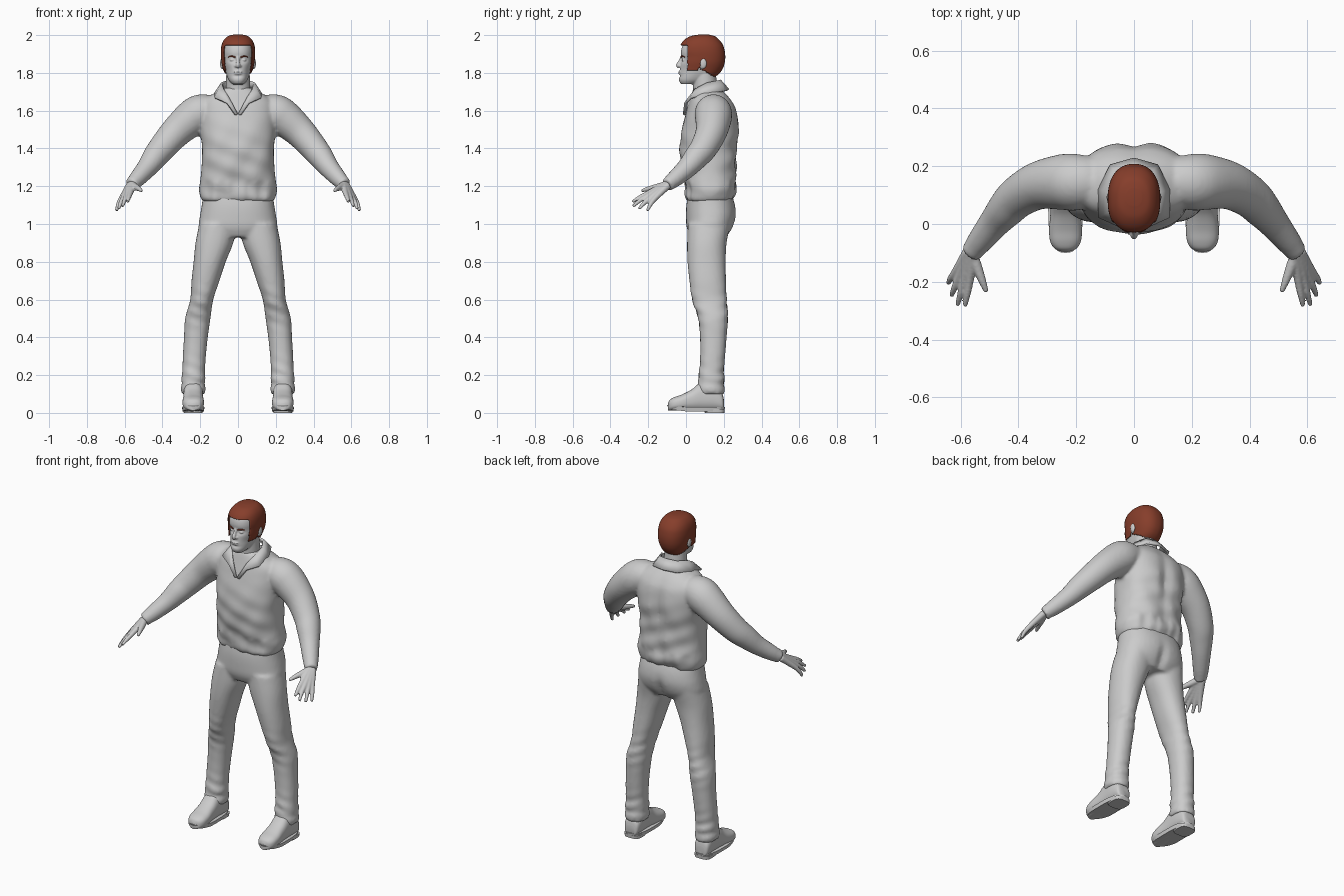
import bpy, bmesh, math
from mathutils import Vector

cube = bpy.data.objects.get("Cube")
if cube:
    bpy.data.objects.remove(cube, do_unlink=True)


def material(name, rgb):
    m = bpy.data.materials.new(name)
    m.use_nodes = True
    m.diffuse_color = (*rgb, 1)
    m.node_tree.nodes["Principled BSDF"].inputs["Base Color"].default_value = (*rgb, 1)
    return m


GREY = material("plain grey", (0.6, 0.6, 0.6))
HAIR = material("auburn hair", (0.24, 0.048, 0.024))


def smooth(rows, n=5):
    """Catmull-Rom through rows of numbers."""
    out = []
    for i in range(len(rows) - 1):
        a, b, c, d = (rows[max(i - 1, 0)], rows[i], rows[i + 1], rows[min(i + 2, len(rows) - 1)])
        for k in range(n):
            t = k / n
            out.append([0.5 * (2 * q + (r - p) * t + (2 * p - 5 * q + 4 * r - s) * t * t
                               + (3 * q - p - 3 * r + s) * t ** 3)
                        for p, q, r, s in zip(a, b, c, d)])
    return out + [list(rows[-1])]


def loft(bm, rings, segs=40, power=2.0):
    """Skin over rings given as (centre, u axis, v axis)."""
    def se(v):
        return math.copysign(abs(v) ** (2 / power), v)
    loops = []
    for c, u, v in rings:
        loops.append([bm.verts.new(c + u * se(math.cos(a)) + v * se(math.sin(a)))
                      for a in (2 * math.pi * k / segs for k in range(segs))])
    for lo, hi in zip(loops, loops[1:]):
        for k in range(segs):
            j = (k + 1) % segs
            bm.faces.new((lo[k], lo[j], hi[j], hi[k]))
    bm.faces.new(loops[0][::-1])
    bm.faces.new(loops[-1])


def stack(bm, rows, cx=0.0, n=5, **kw):
    """Horizontal slices: height, half width, front y, back y."""
    rows = smooth(rows, n) if n > 1 else rows
    loft(bm, [(Vector((cx, (f + b) / 2, z)), Vector((w, 0, 0)), Vector((0, (b - f) / 2, 0)))
              for z, w, f, b in rows], **kw)


def tube(bm, rows, side=1, n=5, **kw):
    """Limb along a path: x, y, z, radius."""
    pts = smooth(rows, n)
    ps = [Vector((p[0] * side, p[1], p[2])) for p in pts]
    rings = []
    for i, p in enumerate(ps):
        t = (ps[min(i + 1, len(ps) - 1)] - ps[max(i - 1, 0)]).normalized()
        ref = Vector((0, 1, 0)) if abs(t.z) > 0.9 else Vector((0, 0, 1))
        u = t.cross(ref).normalized()
        rings.append((p, u * pts[i][3], u.cross(t) * pts[i][3]))
    loft(bm, rings, **kw)


def ball(bm, c, r):
    geo = bmesh.ops.create_uvsphere(bm, u_segments=20, v_segments=12, radius=1)
    for v in geo["verts"]:
        v.co = Vector([c[i] + v.co[i] * r[i] for i in range(3)])


def finish(name, bm, mat=GREY, voxel=0, mirror=False, shell=0, relax=4):
    bmesh.ops.recalc_face_normals(bm, faces=bm.faces)
    me = bpy.data.meshes.new(name)
    bm.to_mesh(me)
    bm.free()
    me.materials.append(mat)
    me.polygons.foreach_set("use_smooth", [True] * len(me.polygons))
    me.set_sharp_from_angle(angle=math.radians(45))
    ob = bpy.data.objects.new(name, me)
    bpy.context.collection.objects.link(ob)
    if mirror:
        ob.modifiers.new("mirror", 'MIRROR')
    if shell:
        s = ob.modifiers.new("shell", 'SOLIDIFY')
        s.thickness, s.offset = shell, 0
    if voxel:
        r = ob.modifiers.new("blend", 'REMESH')
        r.mode, r.voxel_size, r.use_smooth_shade = 'VOXEL', voxel, True
        s = ob.modifiers.new("relax", 'SMOOTH')
        s.iterations, s.factor = relax, 0.5
    return ob


def bump(v, c, r):
    """Falloff around a point in the xz plane."""
    return math.exp(-((v.co.x - c[0]) / r[0]) ** 2 - ((v.co.z - c[1]) / r[1]) ** 2)


# Shirt: torso and sleeves blended together
bm = bmesh.new()
stack(bm, [(1.12, .185, .01, .235), (1.14, .198, 0, .25), (1.18, .207, -.002, .265),
           (1.23, .2, -.01, .265), (1.3, .193, -.024, .268), (1.4, .19, -.032, .273),
           (1.5, .2, -.022, .283), (1.6, .2, .003, .27), (1.65, .185, .018, .245),
           (1.69, .13, .03, .212), (1.72, .08, .04, .18)], power=2.4, segs=64)
for v in bm.verts:
    x, y, z = v.co
    if y > .13:  # spine hollow between the shoulder blades
        v.co.y -= .018 * bump(v, (0, 1.45), (.035, .18))
    fold = .004 * math.sin(z * 55 + x * 22) + .003 * math.sin(z * 24 - x * 40)
    v.co.y += fold * (1 if y > .13 else -1) * max(0, min(1, (1.6 - z) * 4))
    if z < 1.22:  # gathered hem
        v.co.y += .004 * math.sin(x * 90) * (1 if y > .13 else -1)
for s in (1, -1):
    tube(bm, [(.14, .15, 1.6, .085), (.2, .145, 1.588, .098), (.25, .145, 1.556, .096),
              (.33, .133, 1.485, .083), (.4, .095, 1.405, .073), (.44, .055, 1.355, .066),
              (.48, .008, 1.3, .055), (.53, -.055, 1.243, .045), (.553, -.085, 1.219, .039),
              (.566, -.1, 1.206, .037)], s)
finish("shirt", bm, voxel=.01)

# Collar: one open band folded around the neck
upper = [(0, .18, 1.76), (.055, .168, 1.757), (.085, .11, 1.745), (.074, .05, 1.712),
         (.046, .018, 1.665), (.003, -.006, 1.58)]
lower = [(0, .225, 1.71), (.08, .203, 1.705), (.12, .12, 1.692), (.122, .026, 1.668),
         (.058, -.004, 1.64), (.014, -.012, 1.578)]
bm = bmesh.new()
rows = [[bm.verts.new(p) for p in r] for r in (upper, lower)]
for k in range(len(upper) - 1):
    bm.faces.new((rows[0][k], rows[0][k + 1], rows[1][k + 1], rows[1][k]))
finish("collar", bm, mirror=True, shell=.012)

# Trousers: hips and two legs blended together
bm = bmesh.new()
stack(bm, [(1.16, .185, .012, .24), (1.1, .192, .002, .26), (1.04, .202, .0, .265),
           (.98, .207, .004, .248), (.93, .17, .025, .215)], power=2.3)
for v in bm.verts:
    if v.co.y > .13:  # seat cleft
        v.co.y -= .018 * bump(v, (0, .98), (.025, .07))
for s in (1, -1):
    legs = [(1.0, .105, .1, .01, .235), (.9, .125, .1, .006, .215), (.8, .15, .085, .008, .21),
            (.7, .172, .074, .018, .212), (.6, .192, .061, .032, .216), (.5, .213, .067, .065, .222),
            (.4, .223, .063, .074, .215), (.3, .231, .061, .075, .207), (.22, .235, .06, .07, .2),
            (.18, .236, .064, .064, .203), (.155, .237, .06, .066, .2), (.13, .237, .066, .06, .204),
            (.1, .237, .061, .062, .203)]
    loft(bm, [(Vector((s * cx, (f + b) / 2, z)), Vector((w, 0, 0)), Vector((0, (b - f) / 2, 0)))
              for z, cx, w, f, b in smooth(legs)], power=2.2)
for v in bm.verts:  # soft creases at knee and ankle
    near = bump(v, (v.co.x, .55), (1, .09)) + bump(v, (v.co.x, .2), (1, .08))
    v.co.y += .004 * near * math.sin(v.co.z * 95 + v.co.x * 35)
finish("trousers", bm, voxel=.01)

# Hands: five fingers running back to the wrist
bm = bmesh.new()
for knuckle, mid, tip in [((.568, -.19, 1.168), (.577, -.243, 1.142), (.585, -.283, 1.118)),
                          ((.587, -.187, 1.157), (.6, -.24, 1.127), (.611, -.28, 1.094)),
                          ((.603, -.178, 1.146), (.621, -.22, 1.112), (.632, -.248, 1.08)),
                          ((.616, -.163, 1.137), (.634, -.188, 1.104), (.643, -.205, 1.07))]:
    start = [.563 + (knuckle[0] - .59) * .4, -.095, 1.21 + (knuckle[2] - 1.15) * .4]
    tube(bm, [(*start, .02), (*knuckle, .0145), (*mid, .0115), (*tip, .008)], segs=16)
tube(bm, [(.562, -.1, 1.208, .02), (.543, -.15, 1.196, .018), (.524, -.2, 1.186, .013),
          (.511, -.235, 1.176, .008)], segs=16)
finish("hands", bm, mirror=True, voxel=.005, relax=2)

# Shoes: upper lofted from heel to toe, with sole and heel block
bm = bmesh.new()
shoe = [(.2, .03, .06), (.188, .045, .1), (.14, .052, .15), (.08, .052, .15), (.03, .053, .112),
        (-.02, .057, .086), (-.06, .053, .072), (-.085, .038, .058), (-.095, .015, .04)]
loft(bm, [(Vector((.237, y, .012 + h / 2)), Vector((w, 0, 0)), Vector((0, 0, h / 2)))
          for y, w, h in smooth(shoe)], power=2.5)
finish("shoe_uppers", bm, mirror=True)
bm = bmesh.new()
stack(bm, [(.008, .056, -.09, .203), (.03, .06, -.1, .206)], .237, n=1, power=2.7)
stack(bm, [(0, .05, .1, .203), (.02, .052, .095, .205)], .237, n=1, power=3.5)
for v in bm.verts:  # toe spring
    v.co.z += .012 * max(0, -v.co.y / .1)
finish("shoe_soles", bm, mirror=True)

# Head with neck, face features and ears
skull = [(1.74, .03, -.026, .05), (1.76, .048, -.037, .11), (1.79, .061, -.035, .16),
         (1.82, .069, -.032, .184), (1.85, .076, -.029, .195), (1.88, .079, -.025, .198),
         (1.91, .08, -.027, .195), (1.94, .076, -.02, .186), (1.965, .065, -.002, .168),
         (1.984, .045, .03, .145), (1.992, .018, .07, .115)]
bm = bmesh.new()
stack(bm, skull, power=2.3, segs=72)
for v in bm.verts:
    if v.co.y < .04:  # eye sockets, cheeks and chin crease
        for s in (1, -1):
            v.co.y += .010 * bump(v, (s * .03, 1.868), (.018, .012))
            v.co.y += .005 * bump(v, (s * .055, 1.81), (.02, .025))
        v.co.y += .006 * bump(v, (0, 1.783), (.025, .007))
tube(bm, [(0, .105, 1.64, .075), (0, .103, 1.7, .066), (0, .1, 1.74, .064), (0, .095, 1.8, .062)])
tube(bm, [(0, -.02, 1.885, .008), (0, -.032, 1.86, .009), (0, -.041, 1.842, .012),
          (0, -.034, 1.832, .011)], segs=16)
ball(bm, (0, -.032, 1.805), (.024, .009, .005))
ball(bm, (0, -.031, 1.796), (.021, .009, .006))
for s in (1, -1):
    ball(bm, (s * .012, -.03, 1.836), (.008, .009, .007))
    ball(bm, (s * .03, -.013, 1.868), (.014, .009, .007))
    ball(bm, (s * .086, .092, 1.85), (.009, .018, .028))
    ball(bm, (s * .08, .086, 1.832), (.01, .012, .013))
finish("head", bm, voxel=.004, relax=2)

# Hair: shell around the skull, trimmed at the hairline
bm = bmesh.new()
stack(bm, [(z + .008 * (z - 1.74) / .252, w + .009, f - .007, b + .008) for z, w, f, b in skull],
      power=2.3, segs=96, n=7)


def hairline(y):
    if y < .008:
        return 1.945
    return 1.815 if y < .065 else 1.83 - (y - .065) * .6


trim = [f for f in bm.faces
        if f.calc_center_median().z < hairline(f.calc_center_median().y)]
bmesh.ops.delete(bm, geom=trim, context='FACES')
finish("hair", bm, HAIR, shell=.004)

# Eyebrows
bm = bmesh.new()
tube(bm, [(.014, -.027, 1.882, .003), (.032, -.022, 1.888, .004), (.052, -.007, 1.884, .002)], segs=10)
finish("eyebrows", bm, HAIR, mirror=True)
